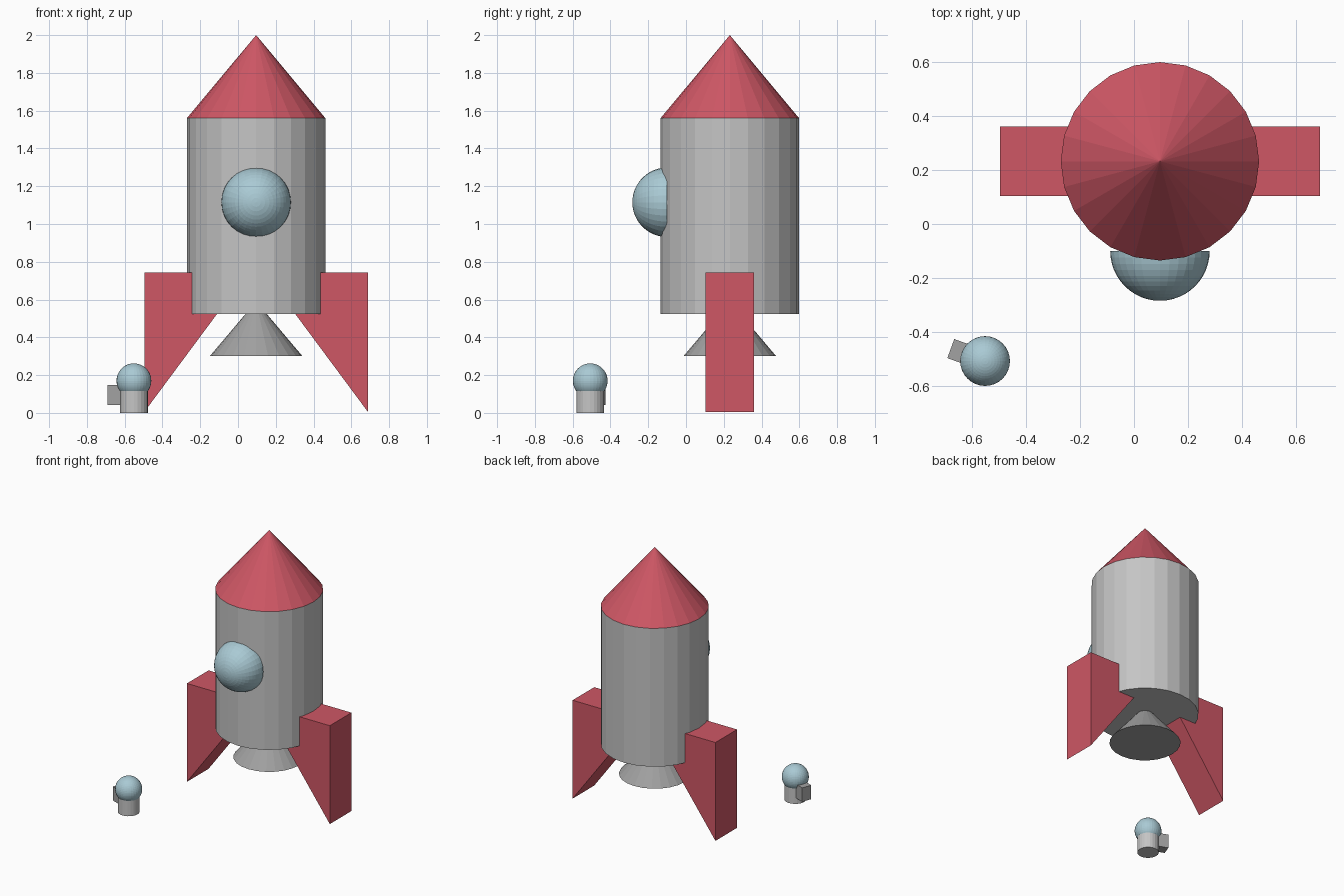
import bpy, bmesh, math
from mathutils import Matrix, Vector

cube = bpy.data.objects.get("Cube")
if cube:
    bpy.data.objects.remove(cube, do_unlink=True)


def material(name, rgb):
    m = bpy.data.materials.new(name)
    m.use_nodes = True
    col = (*rgb, 1.0)
    m.diffuse_color = col
    m.node_tree.nodes["Principled BSDF"].inputs["Base Color"].default_value = col
    return m


RED = material("red paint", (0.62, 0.095, 0.13))
LIGHT = material("light grey metal", (0.56, 0.56, 0.56))
DARK = material("dark grey metal", (0.36, 0.36, 0.36))
GLASS = material("pale blue glass", (0.40, 0.59, 0.66))


def finish(bm, name, mat, matrix):
    bmesh.ops.recalc_face_normals(bm, faces=bm.faces)
    me = bpy.data.meshes.new(name)
    bm.to_mesh(me)
    bm.free()
    me.materials.append(mat)
    ob = bpy.data.objects.new(name, me)
    ob.matrix_world = matrix
    bpy.context.collection.objects.link(ob)
    return ob


def cone(name, mat, xy, z0, z1, r0, r1, sides=24):
    bm = bmesh.new()
    bmesh.ops.create_cone(bm, cap_ends=True, segments=sides, radius1=r0,
                          radius2=r1, depth=z1 - z0)
    return finish(bm, name, mat, Matrix.Translation((*xy, (z0 + z1) / 2)))


def ball(name, mat, centre, radius, half=False):
    bm = bmesh.new()
    bmesh.ops.create_uvsphere(bm, u_segments=32, v_segments=24, radius=radius)
    if half:
        # keep the upper half and close its flat side
        bmesh.ops.bisect_plane(bm, geom=bm.verts[:] + bm.edges[:] + bm.faces[:],
                               plane_co=(0, 0, 0), plane_no=(0, 0, 1),
                               clear_inner=True, dist=0.0001)
        bmesh.ops.holes_fill(bm, edges=[e for e in bm.edges if e.is_boundary], sides=0)
    turn = Matrix.Rotation(math.pi / 2, 4, 'X') if half else Matrix()
    return finish(bm, name, mat, Matrix.Translation(centre) @ turn)


# Rocket hull, nose and engine bell
AXIS = (0.096, 0.232)
HULL_R = 0.367
cone("hull", LIGHT, AXIS, 0.524, 1.56, HULL_R, HULL_R)
cone("nose_cone", RED, AXIS, 1.56, 2.0, HULL_R, 0)
cone("engine_bell", DARK, AXIS, 0.302, 0.59, 0.244, 0)

# Domed window on the front
ball("window", GLASS, (AXIS[0], -0.1, 1.115), 0.184, half=True)


# Triangular fins, one per side
def fin(name, side):
    profile = [(0.592, 0.005), (0.592, 0.742), (0.045, 0.742)]
    bm = bmesh.new()
    face = bm.faces.new([bm.verts.new((side * x, -0.128, z)) for x, z in profile])
    ext = bmesh.ops.extrude_face_region(bm, geom=[face])
    moved = [v for v in ext["geom"] if isinstance(v, bmesh.types.BMVert)]
    bmesh.ops.translate(bm, verts=moved, vec=(0, 0.256, 0))
    return finish(bm, name, RED, Matrix.Translation((*AXIS, 0)))


fin("left_fin", 1)
fin("right_fin", -1)

# Small astronaut: body, helmet and backpack
SPOT = (-0.551, -0.507)
cone("astronaut_body", LIGHT, SPOT, 0, 0.14, 0.074, 0.074)
ball("astronaut_helmet", GLASS, (*SPOT, 0.17), 0.092)
bm = bmesh.new()
bmesh.ops.create_cube(bm, size=1)
bmesh.ops.scale(bm, vec=(0.085, 0.075, 0.104), verts=bm.verts)
bmesh.ops.translate(bm, vec=(-0.0925, 0, 0), verts=bm.verts)
finish(bm, "astronaut_backpack", DARK,
       Matrix.Translation((*SPOT, 0.095)) @ Matrix.Rotation(math.radians(-20), 4, 'Z'))
